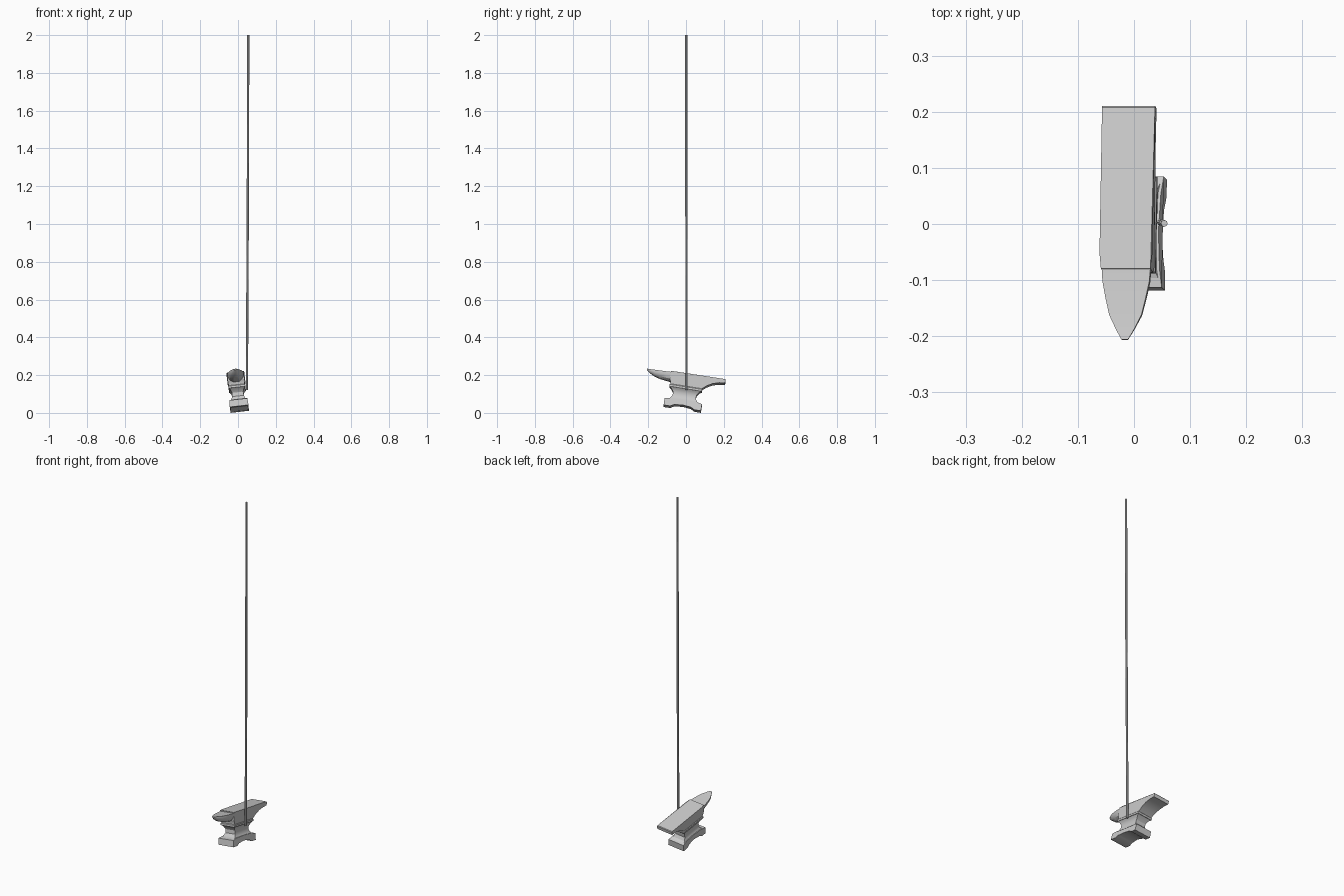
import bpy, bmesh, math
from mathutils import Matrix

if "Cube" in bpy.data.objects:
    bpy.data.objects.remove(bpy.data.objects["Cube"])

# Tilt shared by every anvil part
TILT = (Matrix.Translation((0.01, 0, 0)) @ Matrix.Rotation(math.radians(-6.5), 4, 'Y')
        @ Matrix.Rotation(math.radians(-9), 4, 'X'))


def loft(name, rings, matrix=TILT):
    """Skin a list of equal-length point rings and cap both ends."""
    bm = bmesh.new()
    loops = [[bm.verts.new(p) for p in ring] for ring in rings]
    n = len(loops[0])
    for a, b in zip(loops, loops[1:]):
        for i in range(n):
            j = (i + 1) % n
            bm.faces.new((a[i], a[j], b[j], b[i]))
    bm.faces.new(loops[0][::-1])
    bm.faces.new(loops[-1])
    bmesh.ops.recalc_face_normals(bm, faces=bm.faces)
    mesh = bpy.data.meshes.new(name)
    bm.to_mesh(mesh)
    bm.free()
    obj = bpy.data.objects.new(name, mesh)
    bpy.context.collection.objects.link(obj)
    obj.matrix_world = matrix
    return obj


def side_profile(name, pts):
    """Sweep a (y, z, half width) profile across x."""
    return loft(name, [[(s * w, y, z) for y, z, w in pts] for s in (-1, 1)])


def box_ring(z, y, hy, hx):
    return [(-hx, y - hy, z), (hx, y - hy, z), (hx, y + hy, z), (-hx, y + hy, z)]


# Base slab with arched underside and pinched flanks
side_profile("base", [
    (-0.123, 0.018, 0.050), (-0.088, 0.018, 0.049), (-0.068, 0.029, 0.047),
    (-0.023, 0.034, 0.044), (0.022, 0.029, 0.047), (0.042, 0.018, 0.049),
    (0.077, 0.018, 0.050), (0.077, 0.054, 0.048), (0.045, 0.060, 0.044),
    (-0.023, 0.061, 0.041), (-0.091, 0.060, 0.044), (-0.123, 0.054, 0.048)])

# Flared waist
loft("waist", [box_ring(z, -0.022, hy, hx) for z, hy, hx in (
    (0.054, 0.092, 0.044), (0.062, 0.073, 0.037), (0.078, 0.062, 0.031),
    (0.098, 0.063, 0.030), (0.114, 0.074, 0.036), (0.123, 0.085, 0.043))])

# Collar between waist and body
loft("collar", [box_ring(z, -0.022, hy, hx) for z, hy, hx in (
    (0.122, 0.087, 0.045), (0.132, 0.087, 0.045), (0.136, 0.083, 0.042))])

# Body with flat face and heel curving out at the back
W = 0.0475
side_profile("body", [
    (-0.105, 0.134, 0.041), (-0.107, 0.150, 0.045), (-0.113, 0.160, W - 0.003),
    (-0.113, 0.204, W - 0.003), (-0.085, 0.204, W), (0.178, 0.205, W),
    (0.181, 0.202, W), (0.180, 0.184, W), (0.150, 0.181, W),
    (0.115, 0.171, 0.046), (0.085, 0.154, 0.044), (0.062, 0.134, 0.041)])


# Tapering horn with faceted underside and flat top
def horn_ring(y, top, bottom, h):
    d = top - bottom
    half = [(1.0, 0.0), (1.0, 0.35), (0.78, 0.75), (0.35, 1.0)]
    right = [(h * a, y, top - d * b) for a, b in half]
    return right + [(-x, yy, z) for x, yy, z in reversed(right)]


loft("horn", [horn_ring(*r) for r in (
    (-0.108, 0.199, 0.151, 0.044), (-0.135, 0.198, 0.154, 0.042),
    (-0.165, 0.198, 0.158, 0.036), (-0.195, 0.198, 0.166, 0.029),
    (-0.222, 0.199, 0.180, 0.016), (-0.240, 0.200, 0.193, 0.006))])

# Long rope rising from the side of the waist
rope = loft("rope", [[(x + 0.006 * math.cos(k * math.pi / 4),
                       y + 0.006 * math.sin(k * math.pi / 4), z) for k in range(8)]
                     for x, y, z in ((0.047, 0.003, 0.12), (0.050, 0.003, 0.7),
                                     (0.053, 0.001, 1.4), (0.054, 0.001, 2.0))],
            Matrix.Identity(4))

# Smooth the rounded pieces while keeping hard edges
for obj in list(bpy.context.collection.objects):
    bpy.ops.object.select_all(action='DESELECT')
    obj.select_set(True)
    bpy.context.view_layer.objects.active = obj
    bpy.ops.object.shade_smooth_by_angle(angle=math.radians(30))
